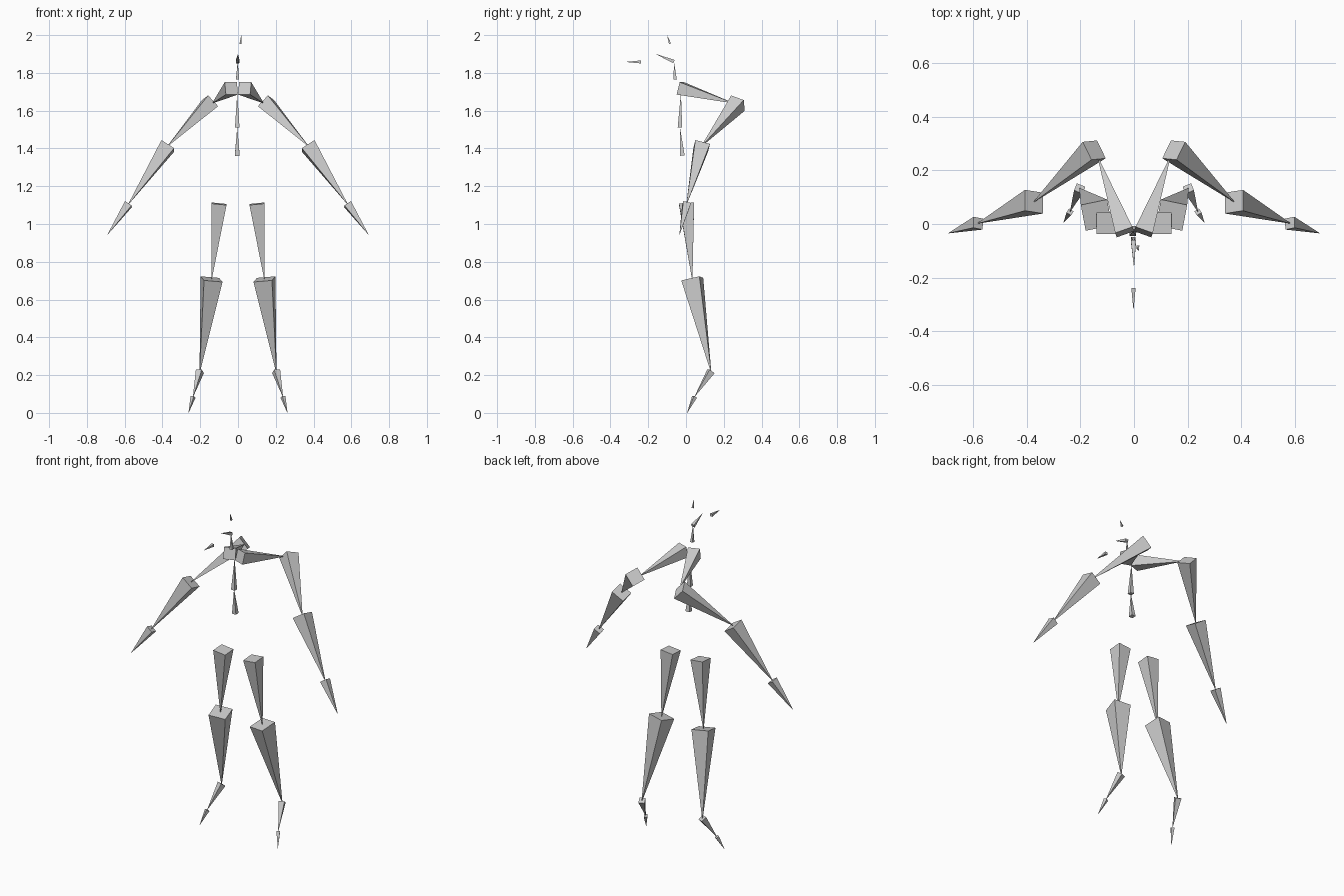
import bpy
import bmesh
from math import radians, sqrt
from mathutils import Matrix, Vector

cube = bpy.data.objects.get("Cube")
if cube:
    bpy.data.objects.remove(cube, do_unlink=True)

GREY = (0.6, 0.6, 0.6, 1.0)
bone_grey = bpy.data.materials.new("bone_grey")
bone_grey.use_nodes = True
bone_grey.diffuse_color = GREY
bone_grey.node_tree.nodes["Principled BSDF"].inputs["Base Color"].default_value = GREY

UP, BACK = Vector((0, 0, 1)), Vector((0, 1, 0))


def bone(name, head, tip, width, ref=UP, roll=45, mirrored=False):
    """Square-based spike from head to tip; ref and roll turn the square."""
    head, tip = Vector(head), Vector(tip)
    axis = (tip - head).normalized()
    v = (ref - axis * ref.dot(axis)).normalized()
    h = v.cross(axis)
    frame = Matrix((h, v, axis)).transposed().to_4x4()
    place = Matrix.Translation((head + tip) / 2) @ frame @ Matrix.Rotation(radians(roll), 4, "Z")
    bm = bmesh.new()
    bmesh.ops.create_cone(bm, cap_ends=True, segments=4, radius1=width / sqrt(2),
                          radius2=width * 0.02, depth=(tip - head).length, matrix=place)
    if mirrored:
        bmesh.ops.scale(bm, vec=(-1, 1, 1), verts=bm.verts)
    bmesh.ops.recalc_face_normals(bm, faces=bm.faces)
    mesh = bpy.data.meshes.new(name)
    bm.to_mesh(mesh)
    bm.free()
    mesh.materials.append(bone_grey)
    bpy.context.collection.objects.link(bpy.data.objects.new(name, mesh))


def pair(name, *args, **kwargs):
    bone("left_" + name, *args, **kwargs)
    bone("right_" + name, *args, mirrored=True, **kwargs)


# Arms
shoulder, elbow, wrist = (0.148, 0.275, 1.64), (0.372, 0.083, 1.413), (0.58, 0.003, 1.105)
pair("collar", (0.035, -0.03, 1.718), (0.135, 0.25, 1.64), 0.068)
pair("upper_arm", shoulder, elbow, 0.078, roll=22)
pair("forearm", elbow, wrist, 0.08, roll=20)
pair("hand", wrist, (0.69, -0.034, 0.945), 0.042, roll=20)

# Legs
knee, ankle, ball = (0.14, 0.033, 0.708), (0.202, 0.132, 0.22), (0.238, 0.045, 0.085)
pair("thigh", (0.1, 0.003, 1.107), knee, 0.08, ref=BACK)
pair("shin", knee, ankle, 0.1, ref=BACK, roll=57)
pair("foot", ankle, ball, 0.034)
pair("toe", ball, (0.262, 0.006, 0.0), 0.02)

# Spine and neck
bone("lower_spine", (-0.004, -0.02, 1.362), (-0.004, -0.032, 1.51), 0.026, ref=BACK)
bone("upper_spine", (-0.004, -0.032, 1.51), (-0.004, -0.027, 1.69), 0.024, ref=BACK)
bone("neck", (-0.002, -0.057, 1.765), (-0.002, -0.064, 1.86), 0.017, ref=BACK)

# Head pieces
bone("head", (-0.002, -0.064, 1.86), (0.0, -0.16, 1.9), 0.019)
bone("jaw", (-0.002, -0.238, 1.858), (-0.002, -0.32, 1.858), 0.016)
bone("crown", (0.014, -0.085, 1.955), (0.017, -0.1, 2.0), 0.011, ref=BACK)
